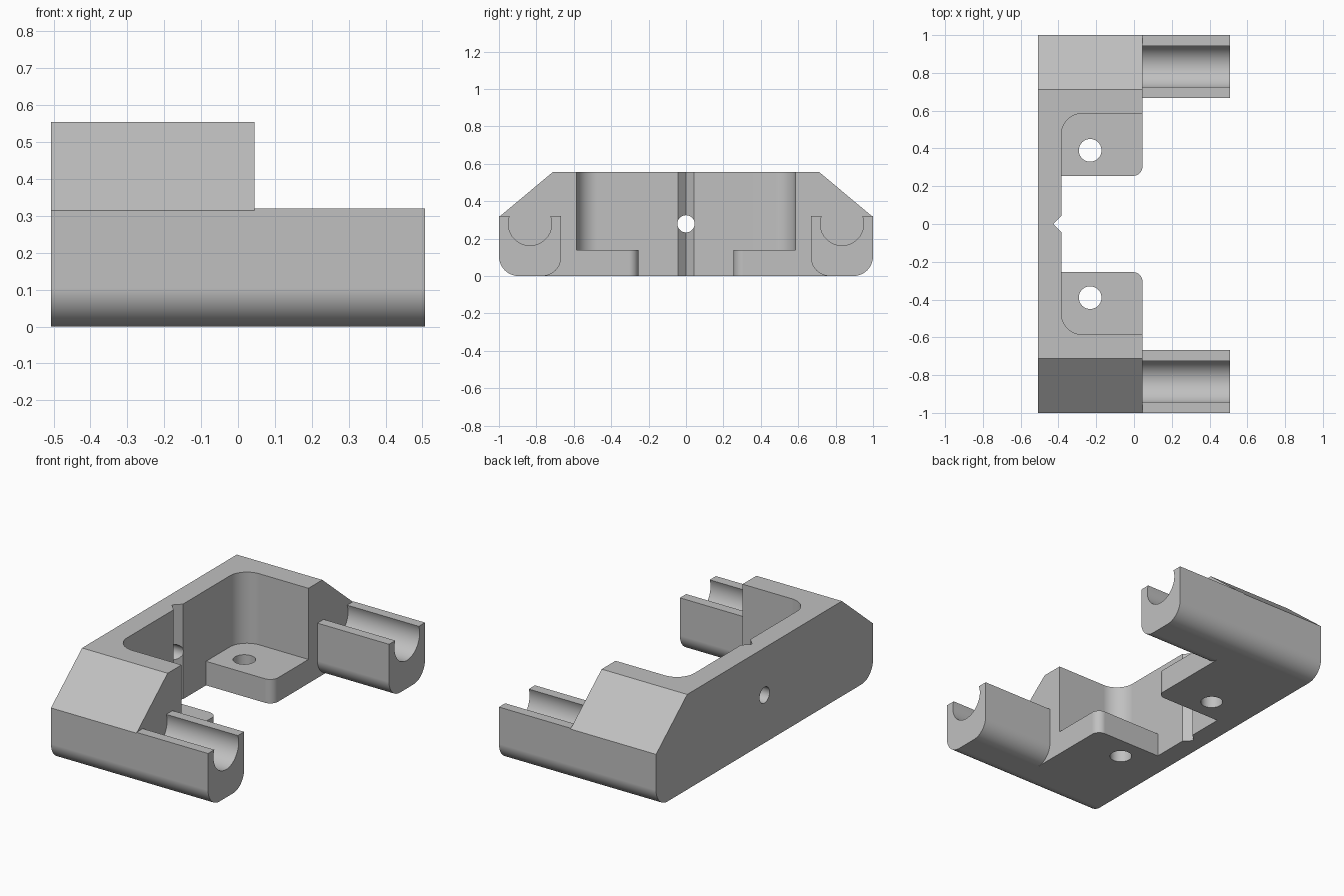
import bpy, bmesh, math
from mathutils import Vector

if "Cube" in bpy.data.objects:
    bpy.data.objects.remove(bpy.data.objects["Cube"])

# Main sizes
BACK, FACE, TIP = -0.507, 0.045, 0.507
WALL, LEDGE, TOP = -0.385, 0.14, 0.555
GAP, POCKET = 0.255, 0.585
TUBE_Y, TUBE_Z, TUBE_R = 0.834, 0.279, 0.116
ARM_TOP, ROUND = 0.32, 0.105

grey = bpy.data.materials.new("plain_grey")
grey.use_nodes = True
colour = (0.53, 0.53, 0.53, 1)
grey.diffuse_color = colour
grey.node_tree.nodes["Principled BSDF"].inputs["Base Color"].default_value = colour


def rounded(corners, steps=12):
    """Outline from (a, b) or (a, b, radius) corners."""
    out = []
    for i, c in enumerate(corners):
        p = Vector(c[:2])
        if len(c) == 2:
            out.append(p)
            continue
        u = (Vector(corners[i - 1][:2]) - p).normalized()
        v = (Vector(corners[(i + 1) % len(corners)][:2]) - p).normalized()
        half, r = u.angle(v) / 2, c[2]
        t = r / math.tan(half)
        centre = p + (u + v).normalized() * r / math.sin(half)
        start, end = p + u * t - centre, p + v * t - centre
        out += [centre + start.lerp(end, k / steps).normalized() * r
                for k in range(steps + 1)]
    return out


def circle(a, b, r, first=0.0, sweep=2 * math.pi, steps=48):
    return [Vector((a + r * math.cos(first + sweep * k / steps),
                    b + r * math.sin(first + sweep * k / steps)))
            for k in range(steps)]


def prism(name, outline, axis, low, high):
    """Extrude an outline along x (outline in y, z) or z (outline in x, y)."""
    place = (lambda p: (low, p.x, p.y)) if axis == "x" else (lambda p: (p.x, p.y, low))
    bm = bmesh.new()
    face = bm.faces.new([bm.verts.new(place(p)) for p in outline])
    moved = bmesh.ops.extrude_face_region(bm, geom=[face])["geom"]
    shift = Vector((high - low, 0, 0)) if axis == "x" else Vector((0, 0, high - low))
    bmesh.ops.translate(bm, vec=shift,
                        verts=[g for g in moved if isinstance(g, bmesh.types.BMVert)])
    bmesh.ops.recalc_face_normals(bm, faces=bm.faces)
    mesh = bpy.data.meshes.new(name)
    bm.to_mesh(mesh)
    bm.free()
    mesh.materials.append(grey)
    ob = bpy.data.objects.new(name, mesh)
    bpy.context.collection.objects.link(ob)
    return ob


def cut(target, cutter):
    mod = target.modifiers.new("cut", "BOOLEAN")
    mod.operation, mod.solver, mod.object = "DIFFERENCE", "EXACT", cutter
    bpy.context.view_layer.update()
    graph = bpy.context.evaluated_depsgraph_get()
    mesh = bpy.data.meshes.new_from_object(target.evaluated_get(graph))
    target.modifiers.clear()
    target.data = mesh
    bpy.data.objects.remove(cutter)


def finish(ob):
    bpy.ops.object.select_all(action="DESELECT")
    ob.select_set(True)
    bpy.context.view_layer.objects.active = ob
    bpy.ops.object.shade_smooth_by_angle(angle=math.radians(30))
    mod = ob.modifiers.new("clean_shading", "WEIGHTED_NORMAL")
    mod.keep_sharp = True


# Bracket body with sloped shoulders and rounded lower edges
body = prism("bracket_body", rounded([
    (-1, 0, ROUND), (1, 0, ROUND), (1, 0.315), (0.713, TOP),
    (-0.713, TOP), (-1, 0.315)]), "x", BACK, FACE)

# Open pocket above the two ledges
cut(body, prism("pocket_cutter", rounded([
    (WALL, -POCKET, 0.112), (0.2, -POCKET), (0.2, POCKET), (WALL, POCKET, 0.112)]),
    "z", LEDGE, 0.7))

# Gap between the ledges, with rounded mouth and a V notch in the back wall
cut(body, prism("gap_cutter", rounded([
    (WALL, -GAP), (FACE, -GAP, 0.05), (FACE, -0.4), (0.2, -0.4),
    (0.2, 0.4), (FACE, 0.4), (FACE, GAP, 0.05), (WALL, GAP),
    (WALL, 0.043), (-0.428, 0), (WALL, -0.043)]), "z", -0.1, 0.7))

# Screw holes in the ledges and through the back wall
for side in (-1, 1):
    cut(body, prism("screw_cutter", circle(-0.232, side * 0.39, 0.06), "z", -0.1, 0.3))
cut(body, prism("back_hole_cutter", circle(0, TUBE_Z, 0.046), "x", -0.7, -0.2))
finish(body)

# Clip arms with a round channel open at the top
lip = math.asin((ARM_TOP - TUBE_Z) / TUBE_R)
for name, side in (("right_clip_arm", -1), ("left_clip_arm", 1)):
    outline = rounded([(1, ARM_TOP), (1, 0, ROUND), (0.668, 0, 0.1), (0.668, ARM_TOP)])
    channel = circle(TUBE_Y, TUBE_Z, TUBE_R, math.pi - lip, math.pi + 2 * lip, 40)
    channel.append(Vector((TUBE_Y + TUBE_R * math.cos(lip), ARM_TOP)))
    outline += channel
    arm = prism(name, [Vector((p.x * side, p.y)) for p in outline], "x", FACE, TIP)
    finish(arm)
